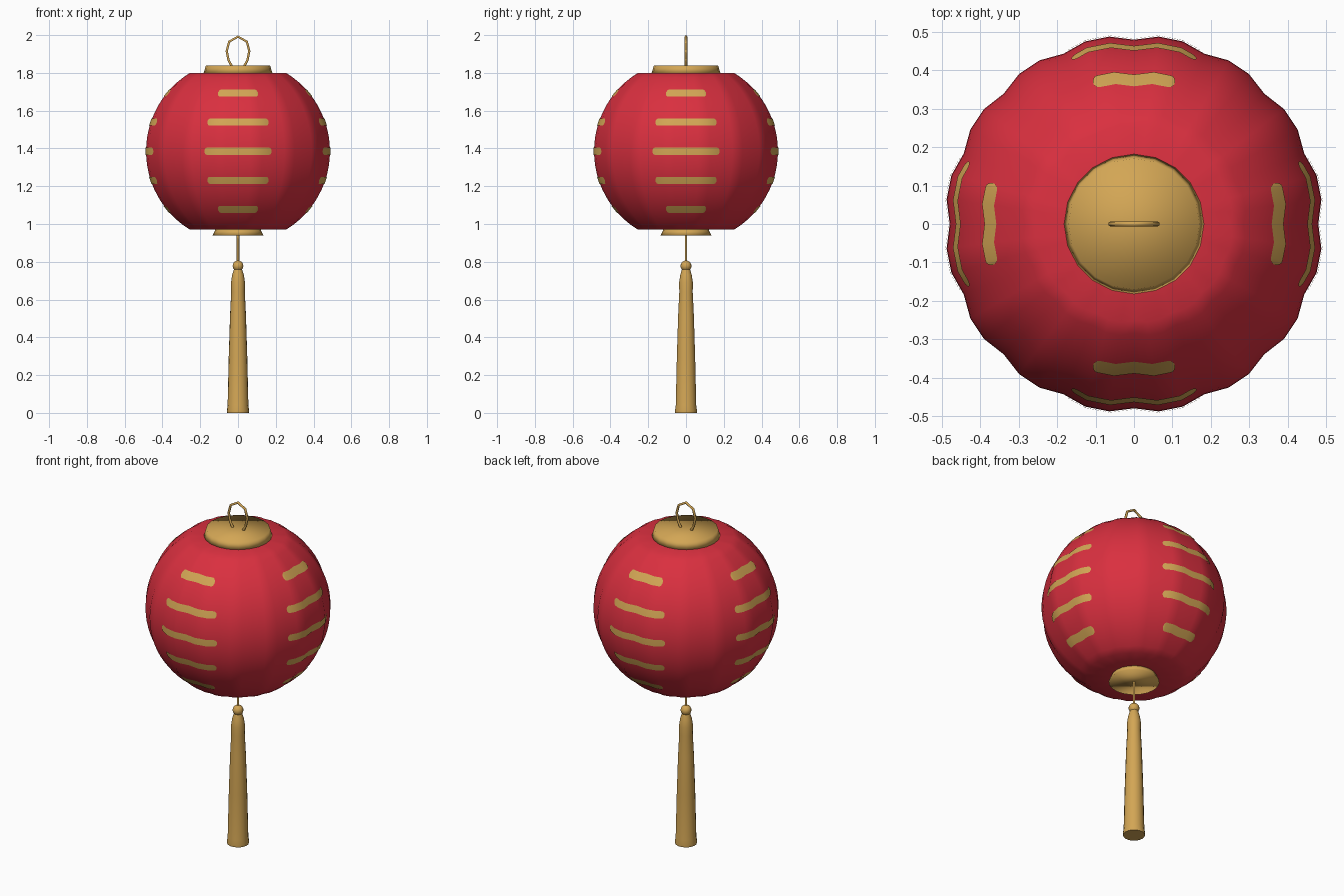
import bpy, bmesh, math

if "Cube" in bpy.data.objects:
    bpy.data.objects.remove(bpy.data.objects["Cube"])

RED = bpy.data.materials.new("lantern red")
RED.diffuse_color = (0.70, 0.029, 0.05, 1)
RED.use_nodes = True
RED.node_tree.nodes["Principled BSDF"].inputs["Base Color"].default_value = RED.diffuse_color
GOLD = bpy.data.materials.new("warm gold")
GOLD.diffuse_color = (0.65, 0.38, 0.09, 1)
GOLD.use_nodes = True
GOLD.node_tree.nodes["Principled BSDF"].inputs["Base Color"].default_value = GOLD.diffuse_color

CZ, R, HALF = 1.385, 0.487, 0.415   # globe centre, radius, half height
SEG, LOBES = 48, 16


def finish(name, bm, mat, sharp=None):
    bmesh.ops.recalc_face_normals(bm, faces=bm.faces)
    me = bpy.data.meshes.new(name)
    bm.to_mesh(me)
    bm.free()
    me.materials.append(mat)
    me.shade_smooth()
    if sharp:
        me.set_sharp_from_angle(angle=math.radians(sharp))
    ob = bpy.data.objects.new(name, me)
    bpy.context.collection.objects.link(ob)
    return ob


def lathe(name, profile, mat, segs, sharp=None, pleat=lambda a: 1.0):
    """Revolve (radius, z) points, closing both ends."""
    bm = bmesh.new()
    rings = []
    for r, z in profile:
        angs = [math.tau * i / segs for i in range(segs)]
        rings.append([bm.verts.new((r * pleat(a) * math.cos(a), r * pleat(a) * math.sin(a), z))
                      for a in angs])
    for lo, hi in zip(rings, rings[1:]):
        for i in range(segs):
            j = (i + 1) % segs
            bm.faces.new((lo[i], lo[j], hi[j], hi[i]))
    bm.faces.new(rings[0][::-1])
    bm.faces.new(rings[-1])
    return finish(name, bm, mat, sharp)


def pleat(a):
    return 1 - 0.0167 * math.cos(LOBES * a)


def globe_radius(z):
    return math.sqrt(max(R * R - (z - CZ) ** 2, 0))


# pleated paper globe with flat closed ends
t_max = math.asin(HALF / R)
arc = [(R * math.cos(t), CZ + R * math.sin(t))
       for t in (t_max * (i / 12 - 1) for i in range(25))]
lathe("paper_globe", [(0.10, CZ - HALF)] + arc + [(0.10, CZ + HALF)], RED, SEG, pleat=pleat)


# painted gold bars: thin sheets that follow the pleats
def surface_point(a, z):
    step = math.tau / SEG
    i = math.floor(a / step + 1e-6)
    f = a / step - i
    r = globe_radius(z) + 0.003
    p = [(r * pleat(k * step) * math.cos(k * step), r * pleat(k * step) * math.sin(k * step))
         for k in (i, i + 1)]
    return (p[0][0] * (1 - f) + p[1][0] * f, p[0][1] * (1 - f) + p[1][1] * f, z)


def bar(name, middle, z0, half_width, half_h):
    bm = bmesh.new()
    span = math.asin(half_width / globe_radius(z0))
    round_end = half_h / globe_radius(z0) * 0.8
    stops = {span * s * k for s in (-1, 1) for k in (0, 1)}
    stops |= {s * (span - round_end * k) for s in (-1, 1) for k in (0.1, 0.35, 0.65, 1)}
    stops |= {math.tau / SEG * k for k in range(-2, 3) if abs(math.tau / SEG * k) < span - round_end}
    cols = []
    for a in sorted(stops):
        e = min((span - abs(a)) / round_end, 1)
        h = half_h * max(math.sqrt(max(1 - (1 - e) ** 2, 0)), 0.25)
        cols.append([bm.verts.new(surface_point(middle + a, z0 + h * k)) for k in (-1, 0, 1)])
    for c, d in zip(cols, cols[1:]):
        for k in range(2):
            bm.faces.new((c[k], d[k], d[k + 1], c[k + 1]))
    ob = finish(name, bm, GOLD)
    # keep every sheet facing outwards
    out = (math.cos(middle), math.sin(middle))
    n = ob.data.polygons[len(ob.data.polygons) // 2].normal
    if n.x * out[0] + n.y * out[1] < 0:
        ob.data.flip_normals()


for side, name in enumerate(("right", "back", "left", "front")):
    for row, (dz, w) in enumerate(((-0.308, 0.105), (-0.155, 0.163), (0, 0.18),
                                   (0.155, 0.163), (0.308, 0.105))):
        bar(f"{name}_bar_{row + 1}", side * math.pi / 2, CZ + dz, w, 0.019)

# end caps
lathe("top_cap", [(0.183, 1.795), (0.17, 1.84)], GOLD, 20)
lathe("bottom_cap", [(0.135, 0.938), (0.118, 0.975)], GOLD, 20)


# wire parts
def wire(name, points, radius):
    cu = bpy.data.curves.new(name, 'CURVE')
    cu.dimensions = '3D'
    cu.bevel_depth = radius
    cu.bevel_resolution = 1
    cu.use_fill_caps = True
    sp = cu.splines.new('POLY')
    sp.points.add(len(points) - 1)
    for p, co in zip(sp.points, points):
        p.co = (*co, 1)
    cu.materials.append(GOLD)
    bpy.context.collection.objects.link(bpy.data.objects.new(name, cu))


half = [(0.025, 1.82), (0.05, 1.868), (0.06, 1.915), (0.047, 1.965)]
loop = [(-x, 0, z) for x, z in half] + [(0, 0, 1.992)] + [(x, 0, z) for x, z in half[::-1]]
wire("hanging_loop", loop, 0.007)
wire("tassel_cord", [(0, 0, 0.76), (0, 0, 0.95)], 0.007)

# knot and tassel
bm = bmesh.new()
bmesh.ops.create_uvsphere(bm, u_segments=14, v_segments=10, radius=0.029)
bmesh.ops.translate(bm, vec=(0, 0, 0.778), verts=bm.verts)
finish("tassel_knot", bm, GOLD)
lathe("tassel", [(0.058, 0), (0.059, 0.012), (0.055, 0.04), (0.049, 0.30), (0.042, 0.52),
                 (0.036, 0.64), (0.037, 0.69), (0.031, 0.73), (0.02, 0.765)], GOLD, 18, 45)
